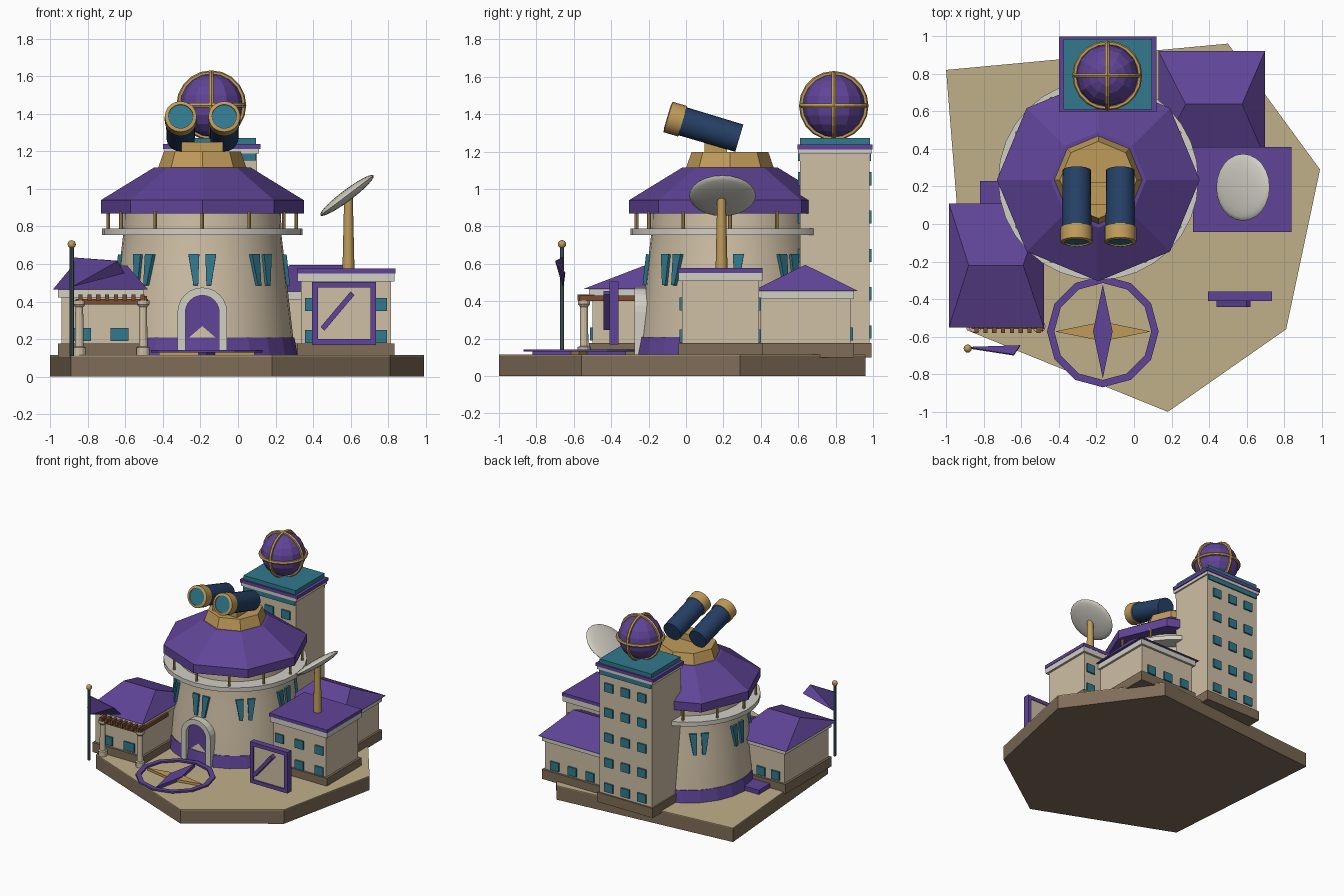
import bpy, bmesh, math
from mathutils import Matrix, Vector

if "Cube" in bpy.data.objects:
    bpy.data.objects.remove(bpy.data.objects["Cube"])

def mat(name, *rgb):
    m = bpy.data.materials.new(name)
    m.diffuse_color = [(c / 255) ** 2.2 for c in rgb] + [1]
    m.use_nodes = True
    m.node_tree.nodes["Principled BSDF"].inputs["Base Color"].default_value = m.diffuse_color
    return m

PURPLE, TAN = mat("purple", 96, 70, 150), mat("tan_wall", 206, 190, 164)
SAND, BROWN = mat("sand", 190, 174, 136), mat("brown", 126, 108, 88)
TEAL, GOLD = mat("teal", 52, 120, 140), mat("gold", 190, 154, 90)
NAVY, WHITE = mat("navy", 42, 66, 102), mat("off_white", 208, 205, 194)
WOOD, STEEL = mat("wood", 122, 78, 52), mat("steel", 80, 105, 110)

def finish(name, bm, m, M=None, smooth=False):
    bmesh.ops.recalc_face_normals(bm, faces=bm.faces)
    if M is not None:
        bm.transform(M)
    me = bpy.data.meshes.new(name)
    bm.to_mesh(me)
    bm.free()
    me.materials.append(m)
    ob = bpy.data.objects.new(name, me)
    bpy.context.collection.objects.link(ob)
    if smooth:
        bpy.ops.object.select_all(action='DESELECT')
        ob.select_set(True)
        bpy.context.view_layer.objects.active = ob
        bpy.ops.object.shade_smooth_by_angle(angle=math.radians(35))
    return ob

def prism(name, pts, lo, hi, m, axis='Z', M=None):
    bm = bmesh.new()
    at = (lambda p, t: (p[0], p[1], t)) if axis == 'Z' else (lambda p, t: (p[0], t, p[1]))
    a = [bm.verts.new(at(p, lo)) for p in pts]
    b = [bm.verts.new(at(p, hi)) for p in pts]
    bm.faces.new(a)
    bm.faces.new(b)
    for i in range(len(pts)):
        j = (i + 1) % len(pts)
        bm.faces.new((a[i], a[j], b[j], b[i]))
    return finish(name, bm, m, M)

def box(name, x0, x1, y0, y1, z0, z1, m):
    return prism(name, [(x0, y0), (x1, y0), (x1, y1), (x0, y1)], z0, z1, m)

def lathe(name, prof, m, n=24, c=(0, 0), M=None, smooth=False, closed=False):
    bm = bmesh.new()
    rings = [[bm.verts.new((c[0] + r * math.sin(2 * math.pi * k / n),
                            c[1] - r * math.cos(2 * math.pi * k / n), z)) for k in range(n)] for r, z in prof]
    if not closed:
        bm.faces.new(rings[0])
        bm.faces.new(rings[-1])
    for i in range(len(rings) if closed else len(rings) - 1):
        a, b = rings[i], rings[(i + 1) % len(rings)]
        for k in range(n):
            j = (k + 1) % n
            bm.faces.new((a[k], a[j], b[j], b[k]))
    return finish(name, bm, m, M, smooth)

def ball(name, loc, r, m, u=12, v=8, scale=(1, 1, 1), rot=None, smooth=False):
    bm = bmesh.new()
    bmesh.ops.create_uvsphere(bm, u_segments=u, v_segments=v, radius=r)
    M = Matrix.Translation(loc) @ (rot or Matrix()) @ Matrix.Diagonal((*scale, 1))
    return finish(name, bm, m, M, smooth)

def hip_roof(name, x0, x1, y0, y1, z0, z1, r0, r1):
    bm = bmesh.new()
    ym = (y0 + y1) / 2
    for p in [(x0, y0, z0), (x1, y0, z0), (x1, y1, z0), (x0, y1, z0), (r0, ym, z1), (r1, ym, z1)]:
        bm.verts.new(p)
    bmesh.ops.convex_hull(bm, input=bm.verts[:])
    bmesh.ops.dissolve_limit(bm, angle_limit=0.01, verts=bm.verts[:], edges=bm.edges[:])
    return finish(name, bm, PURPLE)

def windows(name, xs, zs, y, w=.075, h=.07):
    for x in xs:
        for z in zs:
            box(name, x - w / 2, x + w / 2, y - .012, y + .012, z - h / 2, z + h / 2, TEAL)

def building(name, x0, x1, y0, y1, top, cornice=.045, o=.018):
    box(name + "_plinth", x0 - o, x1 + o, y0 - o, y1 + o, .1, .178, BROWN)
    box(name + "_walls", x0, x1, y0, y1, .17, top - .01, TAN)
    box(name + "_cornice", x0 - o, x1 + o, y0 - o, y1 + o, top - cornice, top, WHITE)

# ground slab
site = [(-1, .82), (.5, .96), (.99, .29), (.81, -.56), (.18, -1), (-.89, -.565)]
prism("base_slab", site, 0, .109, BROWN)
prism("ground_top", site, .109, .115, SAND)

# round observatory
C = (-.19, .235)
lathe("round_wall", [(.492, .11), (.485, .2), (.462, .4), (.44, .6), (.422, .75), (.418, .9)], TAN, 32, C, smooth=True)
lathe("round_plinth", [(.508, .11), (.49, .21)], PURPLE, 24, C)
lathe("balcony_ring", [(.4, .755), (.533, .755), (.533, .79), (.4, .79)], WHITE, 32, C, smooth=True, closed=True)
lathe("main_roof", [(.54, .87), (.54, .94), (.255, 1.115)], PURPLE, 8, C)
lathe("telescope_mount", [(.235, 1.112), (.205, 1.198)], GOLD, 8, C)
for i in range(12):
    a = i * math.pi / 6
    lathe("balcony_post", [(.01, .78), (.01, .88)], GOLD, 8, (C[0] + .5 * math.sin(a), C[1] - .5 * math.cos(a)))
for i in range(8):
    M = (Matrix.Translation((*C, 0)) @ Matrix.Rotation(i * math.pi / 4, 4, 'Z')
         @ Matrix.Translation((0, -.444, .568)) @ Matrix.Rotation(-.11, 4, 'X'))
    for s in (-1, 1):
        prism("tapered_window", [(s * .074, .083), (s * .016, .083), (s * .022, -.083), (s * .047, -.083)],
              -.014, .014, TEAL, 'Y', M)

# arched door
def arc(r, z):
    return [(C[0] + r * math.cos(math.pi * k / 12), z + r * math.sin(math.pi * k / 12)) for k in range(13)]
def arch(r, z):
    return [(C[0] + r, .115)] + arc(r, z) + [(C[0] - r, .115)]
prism("door_arch", arch(.132, .343) + arch(.09, .343)[::-1], -.275, -.17, WHITE, 'Y')
prism("door_panel", arch(.095, .343), -.242, -.2, PURPLE, 'Y')

# twin telescopes
back, front = Vector((0, .285, 1.272)), Vector((0, -.095, 1.385))
L = (front - back).length
for x in (-.305, -.073):
    M = Matrix.Translation((x, back.y, back.z)) @ (front - back).to_track_quat('Z', 'Y').to_matrix().to_4x4()
    lathe("telescope_tube", [(.076, 0), (.078, L - .05)], NAVY, 20, M=M, smooth=True)
    lathe("telescope_rim", [(.064, L - .08), (.085, L - .08), (.085, L), (.066, L + .005)], GOLD, 20, M=M,
          smooth=True, closed=True)
    lathe("telescope_lens", [(.067, L - .05), (.067, L - .003)], TEAL, 20, M=M)
box("telescope_saddle", -.3, -.08, .1, .22, 1.19, 1.25, GOLD)

# tall tower
building("tall_tower", -.38, .1, .61, .98, 1.213, .025, .012)
box("tower_purple_cap", -.4, .12, .597, .998, 1.212, 1.238, PURPLE)
box("tower_teal_cap", -.375, .095, .61, .985, 1.238, 1.272, TEAL)
box("tower_teal_band", -.375, .095, .6, .99, 1.15, 1.187, TEAL)
rows = [.235 + .205 * i for i in range(5)]
for y in (.61, .98):
    windows("tower_window", (-.29, -.14, .01), rows, y)

# armillary globe
G = Vector((-.142, .79, 1.445))
ball("globe", G, .168, PURPLE, 12, 10)
for rot in ((0, 0, 0), (math.pi / 2, 0, 0), (0, math.pi / 2, 0)):
    bpy.ops.mesh.primitive_torus_add(location=G, rotation=rot, major_segments=20, minor_segments=6,
                                     major_radius=.173, minor_radius=.013)
    bpy.context.object.name = "globe_ring"
    bpy.context.object.data.materials.append(GOLD)

# left house with pergola
building("left_house", -.94, -.52, -.5, .065, .468)
hip_roof("left_house_roof", -.985, -.48, -.55, .11, .465, .592, -.88, -.59)
windows("left_house_window", (-.83, -.63), (.225,), -.5, .095)
windows("left_house_window", (-.86, -.73, -.6), (.225,), .065)
box("pergola_front_beam", -.865, -.48, -.56, -.535, .385, .415, WOOD)
box("pergola_side_beam", -.51, -.485, -.57, -.21, .4, .43, WOOD)
for i in range(8):
    x = -.838 + i * .047
    box("pergola_rafter", x - .011, x + .011, -.58, -.49, .405, .437, WOOD)
for x in (-.845, -.505):
    lathe("pergola_column", [(.034, .115), (.034, .155), (.023, .16), (.021, .37), (.033, .385), (.033, .405)],
          TAN, 12, (x, -.545))
box("side_step", -.82, -.6, .08, .228, .11, .15, PURPLE)

# flag
lathe("flag_pole", [(.011, .11), (.011, .7)], STEEL, 8, (-.885, -.663))
ball("flag_pole_ball", (-.885, -.663, .705), .022, GOLD)
bm = bmesh.new()
vs = [bm.verts.new(p) for p in [(-.88, -.663, .635), (-.64, -.7, .615), (-.605, -.65, .55), (-.88, -.66, .48)]]
bm.faces.new((vs[0], vs[1], vs[3]))
bm.faces.new((vs[1], vs[2], vs[3]))
flag = finish("flag", bm, PURPLE)
flag.modifiers.new("thickness", 'SOLIDIFY').thickness = .006

# right house with dish
building("right_house", .335, .815, -.022, .39, .552)
box("right_house_roof", .313, .837, -.043, .41, .55, .577, PURPLE)
for y in (-.022, .39):
    windows("right_house_window", (.395, .575, .755), (.215, .385), y)
lathe("dish_post", [(.032, .57), (.023, .96)], GOLD, 12, (.588, .19), smooth=True)
ball("dish", (.58, .195, .965), .178, WHITE, 24, 12, (1, 1, .17), Matrix.Rotation(-math.radians(37), 4, 'Y'), True)

# back house
building("back_house", .17, .66, .395, .88, .457)
hip_roof("back_house_roof", .13, .697, .355, .92, .455, .595, .275, .575)
windows("back_house_window", (.25, .41, .57), (.225,), .88)

# sign board
for a in ((.395, .735, .17, .2), (.395, .735, .475, .505), (.395, .425, .17, .505), (.705, .735, .17, .505)):
    box("sign_frame", a[0], a[1], -.41, -.36, a[2], a[3], PURPLE)
box("sign_panel", .41, .72, -.4, -.365, .185, .49, TAN)
prism("sign_bar", [(.44, .265), (.46, .245), (.62, .435), (.6, .455)], -.442, -.395, PURPLE, 'Y')

# ground compass
K = (-.166, -.572)
lathe("compass_ring", [(.258, .13), (.297, .13), (.297, .143), (.258, .143)], PURPLE, 12, K, closed=True)
def star(name, a, b, z, m):
    prism(name, [(K[0] + a, K[1]), (K[0], K[1] + b), (K[0] - a, K[1]), (K[0], K[1] - b)], .114, z, m)
star("compass_east_west", .255, .052, .134, GOLD)
star("compass_north_south", .052, .25, .142, PURPLE)
